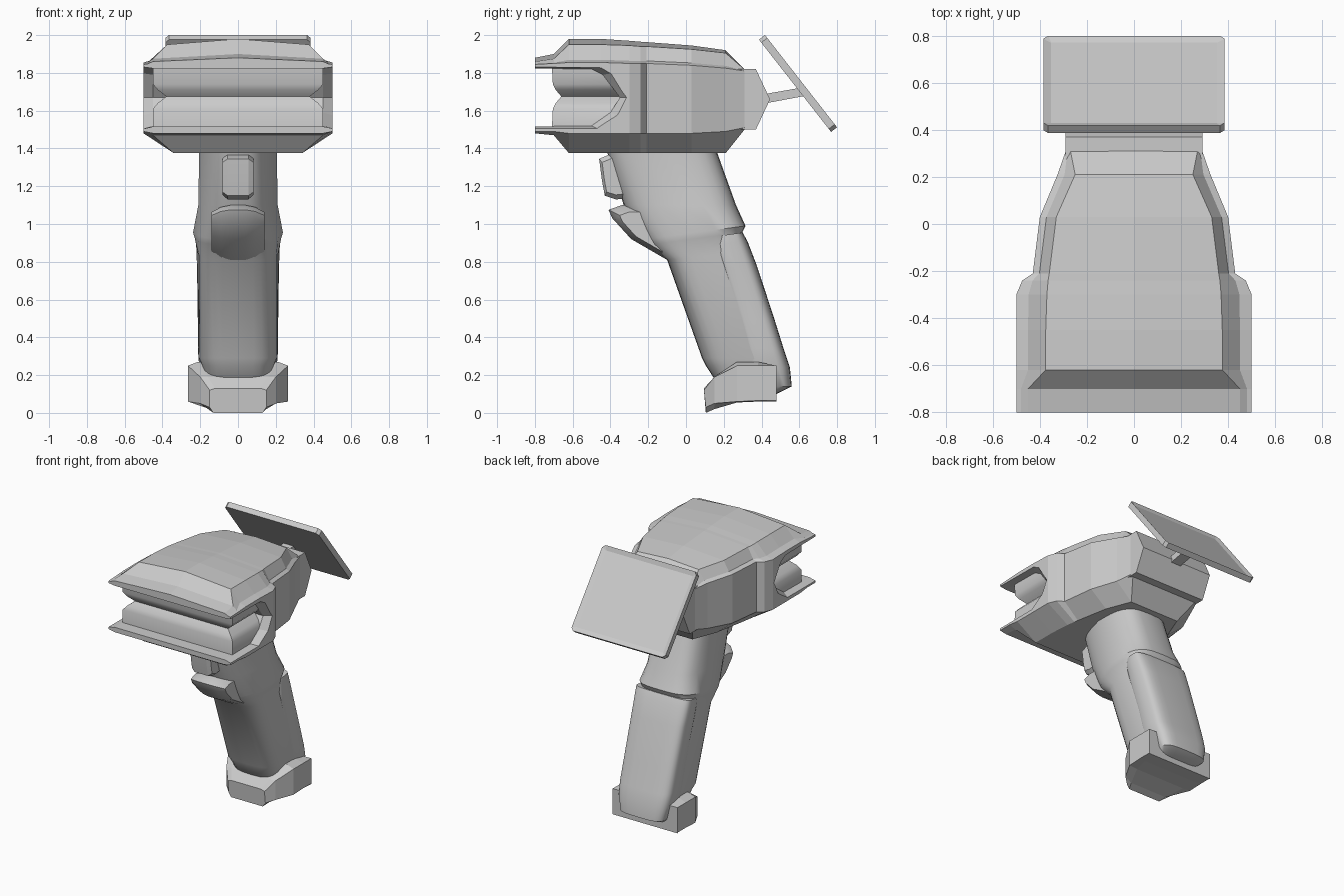
import bpy, bmesh, math
from mathutils import Matrix, Vector

if "Cube" in bpy.data.objects:
    bpy.data.objects.remove(bpy.data.objects["Cube"])


def finish(bm, name, smooth=None, bevel=0):
    bmesh.ops.recalc_face_normals(bm, faces=bm.faces[:])
    me = bpy.data.meshes.new(name)
    bm.to_mesh(me)
    bm.free()
    ob = bpy.data.objects.new(name, me)
    bpy.context.collection.objects.link(ob)
    if bevel:
        m = ob.modifiers.new("bevel", 'BEVEL')
        m.width, m.segments, m.limit_method = bevel, 2, 'ANGLE'
    if smooth:
        bpy.ops.object.select_all(action='DESELECT')
        ob.select_set(True)
        bpy.context.view_layer.objects.active = ob
        bpy.ops.object.shade_smooth_by_angle(angle=math.radians(smooth))
    return ob


def loft(name, rings, smooth=None, bevel=0):
    """Skin a list of equal-length closed rings and cap both ends."""
    bm = bmesh.new()
    vs = [[bm.verts.new(p) for p in r] for r in rings]
    n = len(vs[0])
    for a, b in zip(vs, vs[1:]):
        for i in range(n):
            j = (i + 1) % n
            bm.faces.new((a[i], a[j], b[j], b[i]))
    bm.faces.new(vs[0])
    bm.faces.new(vs[-1])
    return finish(bm, name, smooth, bevel)


def side_loft(name, stations, **kw):
    """Loft (y, z) profiles along x; stations = [(x, profile)] mirrored about x = 0."""
    full = [(-x, p) for x, p in stations] + [(x, p) for x, p in reversed(stations)]
    return loft(name, [[(x, y, z) for y, z in p] for x, p in full], **kw)


def mirror_ring(half, y):
    """Half outline (x, z) from top centre to bottom, reflected to a full ring."""
    return [(x, y, z) for x, z in half] + [(-x, y, z) for x, z in reversed(half) if x > 0]


# Scanner head: sections along y
head = [  # y, centre top, top half width, top z, half width, side top, side bottom, bottom half width, bottom z
    (-.80, 1.88, .45, 1.86, .50, 1.845, 1.49, .45, 1.48),
    (-.70, 1.90, .45, 1.875, .50, 1.85, 1.49, .45, 1.47),
    (-.62, 1.98, .375, 1.95, .50, 1.855, 1.48, .34, 1.375),
    (-.45, 1.98, .375, 1.95, .50, 1.855, 1.48, .34, 1.375),
    (-.30, 1.97, .37, 1.945, .50, 1.85, 1.48, .33, 1.375),
    (-.24, 1.965, .365, 1.94, .475, 1.85, 1.48, .32, 1.375),
    (-.21, 1.963, .36, 1.94, .43, 1.85, 1.48, .315, 1.375),
    (.03, 1.945, .33, 1.925, .40, 1.84, 1.48, .27, 1.375),
    (.21, 1.92, .25, 1.905, .325, 1.825, 1.49, .20, 1.375),
    (.31, 1.82, .27, 1.818, .29, 1.81, 1.51, .27, 1.50)]
rings = []
for y, zc, wt, zt, w, ze, zl, wb, zb in head:
    half = [(0, zc), (wt, zt), (wt + (w - wt) * .6, ze + (zt - ze) * .15),
            (w, ze), (w, zl), (wb, zb)]
    rings.append(mirror_ring(half, y))
body = loft("scanner_head", rings)

# Wrap-around window opening, flared towards the sides
outer = [(-.9, 1.835), (-.43, 1.83), (-.38, 1.80), (-.30, 1.67), (-.35, 1.57), (-.46, 1.50), (-.9, 1.50)]
inner = [(-.9, 1.825), (-.50, 1.82), (-.44, 1.79), (-.35, 1.67), (-.40, 1.59), (-.50, 1.52), (-.9, 1.515)]
cutter = side_loft("window_cutter", [(.52, outer), (.45, inner), (.42, inner)])
cutter.hide_render = True
cutter.hide_viewport = True
cutter.display_type = 'WIRE'
cut = body.modifiers.new("window", 'BOOLEAN')
cut.object, cut.solver = cutter, 'EXACT'

# Grooved scan window, waisted on the front and both sides
rings = []
for z, w, y in [(1.505, .45, -.71), (1.61, .45, -.705), (1.64, .425, -.69), (1.675, .38, -.66),
                (1.71, .425, -.69), (1.74, .45, -.705), (1.835, .45, -.71)]:
    rings.append([(-w, y, z), (w, y, z), (w, -.33, z), (-w, -.33, z)])
loft("scan_window", rings, smooth=40)

# Rear neck and display arm
neck = [(.25, 1.82), (.37, 1.82), (.445, 1.66), (.37, 1.5), (.25, 1.5)]
side_loft("rear_neck", [(.29, neck)])
arm = [(.40, 1.635), (.40, 1.685), (.60, 1.72), (.64, 1.68)]
side_loft("display_arm", [(.04, arm)])

# Tilted display with chamfered corners and recessed screen
bm = bmesh.new()
bmesh.ops.create_cube(bm, size=1)
bmesh.ops.scale(bm, vec=(.77, .62, .04), verts=bm.verts)
corners = [e for e in bm.edges if abs((e.verts[0].co - e.verts[1].co).z) > .03]
bmesh.ops.bevel(bm, geom=corners, offset=.02, segments=1, affect='EDGES', profile=.5)
bm.normal_update()
screen = max(bm.faces, key=lambda f: f.calc_center_median().z)
bmesh.ops.inset_region(bm, faces=[screen], thickness=.035)
bmesh.ops.translate(bm, verts=screen.verts[:], vec=(0, 0, -.012))
bmesh.ops.transform(bm, verts=bm.verts,
                    matrix=Matrix.Translation((0, .593, 1.744)) @ Matrix.Rotation(math.radians(-52), 4, 'X'))
finish(bm, "display_panel")


def grip_ring(yf, zf, yb, zb, hw, taper, n=28, power=.6):
    """Rounded section leaning between a front and a back point."""
    out = []
    for i in range(n):
        t = 2 * math.pi * i / n
        c, s = math.cos(t), math.sin(t)
        v = math.copysign(abs(s) ** power, s)
        x = hw * math.copysign(abs(c) ** power, c) * (1 - taper * max(0, -v))
        k = (v + 1) / 2
        out.append((x, yf + (yb - yf) * k, zf + (zb - zf) * k))
    return out


# Slanted handle
handle = [(-.43, 1.42, .15, 1.42, .205, .35), (-.33, 1.10, .265, 1.10, .21, .3),
          (-.215, .92, .315, .99, .238, .2), (-.195, .89, .298, .955, .228, .15),
          (-.10, .81, .33, .85, .21, .05), (.085, .29, .52, .29, .208, 0),
          (.105, .25, .535, .25, .19, 0), (.17, .15, .545, .15, .18, 0), (.24, .10, .47, .10, .15, 0)]
loft("handle", [grip_ring(*s) for s in handle], smooth=35)

# Rear grip panel
grip = [(.16, .935, .30, .955, .222, 0), (.14, .89, .325, .91, .222, 0), (.17, .76, .375, .78, .217, 0),
        (.25, .50, .467, .50, .213, 0), (.29, .35, .52, .33, .213, 0),
        (.31, .24, .55, .24, .205, 0), (.33, .14, .56, .14, .18, 0), (.34, .10, .48, .10, .14, 0)]
loft("rear_grip", [grip_ring(*s, power=.5) for s in grip], smooth=40)

# Finger rest below the trigger
rest = [(-.41, 1.075), (-.34, 1.10), (-.20, 1.10), (-.06, .82), (-.10, .81), (-.29, .92), (-.39, 1.03)]
c = Vector((-.2, .97))
rest_side = [tuple(c + (Vector(p) - c) * .72) for p in rest]
side_loft("finger_rest", [(.14, rest_side), (.09, [tuple(c + (Vector(p) - c) * .92) for p in rest]), (.04, rest)],
          smooth=40)

# Trigger
trig = [(-.40, 1.37), (-.46, 1.345), (-.445, 1.23), (-.43, 1.15), (-.37, 1.13), (-.28, 1.14), (-.32, 1.37)]
c2 = Vector((-.38, 1.25))
side_loft("trigger", [(.082, [tuple(c2 + (Vector(p) - c2) * .8) for p in trig]), (.055, trig)], smooth=25)

# Foot wrapped around the bottom of the handle
rings = []
for y, w, wb, zt, zs, zl, zb in [(.095, .15, .13, .13, .12, .03, .005), (.15, .20, .15, .19, .19, .05, .02),
                                 (.27, .265, .20, .27, .25, .06, .055), (.38, .265, .22, .27, .25, .065, .06),
                                 (.478, .265, .265, .25, .25, .065, .06)]:
    rings.append(mirror_ring([(w * .8, zt), (w, zs), (w, zl), (wb, zb)], y))
rings[0] = [(x, y + (.01 if z < .06 else 0), z if z > .01 else 0) for x, y, z in rings[0]]
loft("handle_foot", rings)
